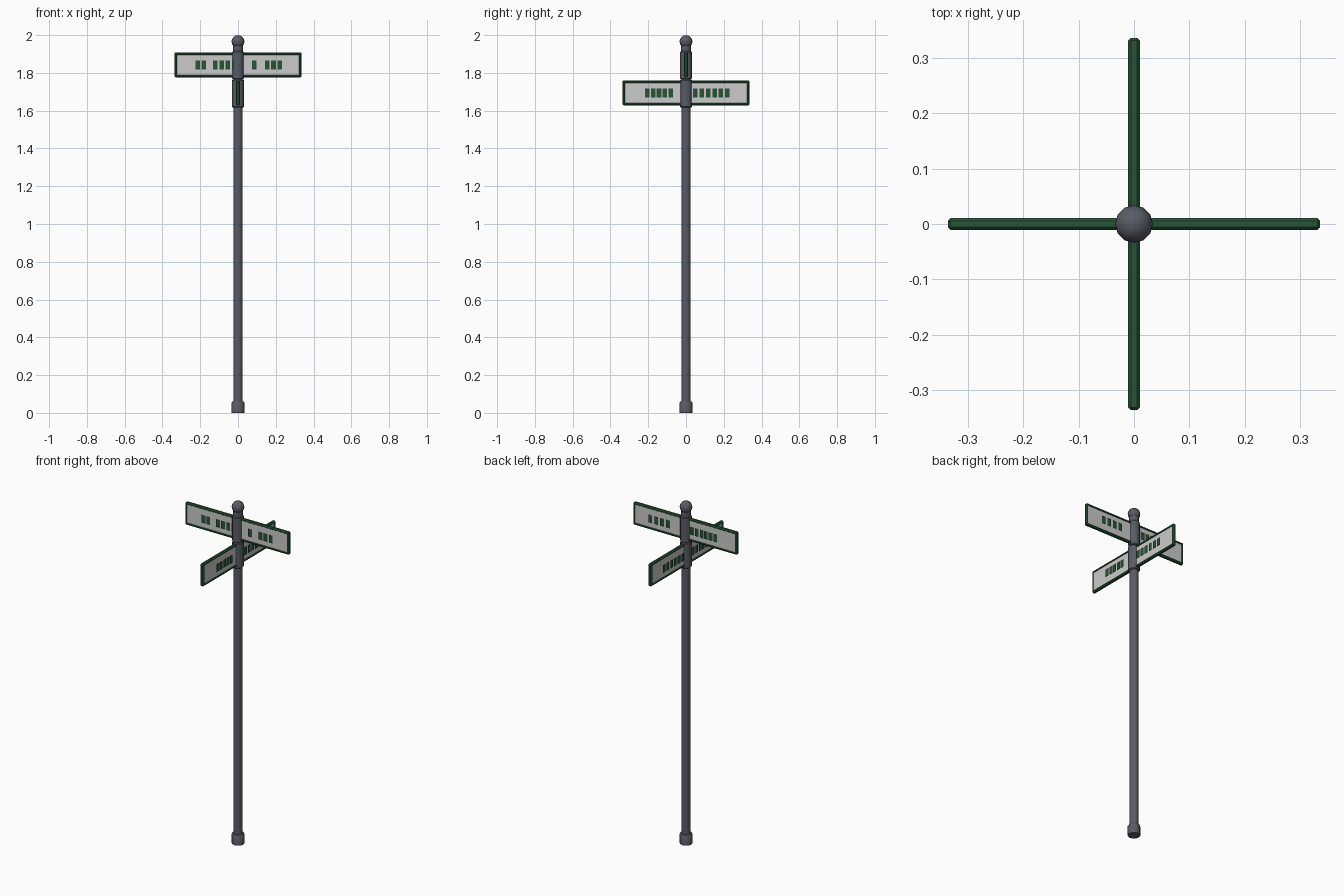
import bpy, bmesh, math
from mathutils import Matrix, Vector

if "Cube" in bpy.data.objects:
    bpy.data.objects.remove(bpy.data.objects["Cube"])


def material(name, rgb):
    m = bpy.data.materials.new(name)
    m.diffuse_color = (*rgb, 1)
    m.use_nodes = True
    m.node_tree.nodes["Principled BSDF"].inputs["Base Color"].default_value = m.diffuse_color
    return m


METAL = material("dark_metal", (0.10, 0.108, 0.13))
GREEN = material("sign_green", (0.02, 0.09, 0.035))
PALE = material("sign_face", (0.55, 0.55, 0.55))


def add_object(name, bm, mats, smooth=False):
    me = bpy.data.meshes.new(name)
    bm.to_mesh(me)
    bm.free()
    for m in mats:
        me.materials.append(m)
    ob = bpy.data.objects.new(name, me)
    bpy.context.collection.objects.link(ob)
    if smooth:
        bpy.ops.object.select_all(action='DESELECT')
        ob.select_set(True)
        bpy.context.view_layer.objects.active = ob
        bpy.ops.object.shade_smooth_by_angle(angle=math.radians(40))
    return ob


def lathe(name, profile, sides=12):
    """Closed round part from (radius, height) points, bottom to top."""
    bm = bmesh.new()
    rings = [[bm.verts.new((r * math.cos(2 * math.pi * i / sides),
                            r * math.sin(2 * math.pi * i / sides), z))
              for i in range(sides)] for r, z in profile]
    for a, b in zip(rings, rings[1:]):
        for i in range(sides):
            j = (i + 1) % sides
            bm.faces.new((a[i], a[j], b[j], b[i]))
    bm.faces.new(rings[0][::-1])
    bm.faces.new(rings[-1])
    return add_object(name, bm, [METAL], True)


# Post, base collar, neck and two sign sleeves
lathe("post", [(0.024, 0.01), (0.024, 1.93)])
lathe("base_collar", [(0.034, 0), (0.034, 0.054), (0.030, 0.06)])
lathe("neck", [(0.026, 1.90), (0.026, 1.955)])
for name, z in (("lower_sleeve", 1.617), ("upper_sleeve", 1.767)):
    lathe(name, [(0.027, z), (0.031, z + 0.004), (0.031, z + 0.144), (0.027, z + 0.148)])

# Ball finial
bm = bmesh.new()
bmesh.ops.create_uvsphere(bm, u_segments=12, v_segments=8, radius=0.034,
                          matrix=Matrix.Translation((0, 0, 1.966)))
add_object("ball_finial", bm, [METAL], True)


def sign(name, z, turn):
    """Bevelled board with a raised green rim and pale recessed faces."""
    bm = bmesh.new()
    bmesh.ops.create_cube(bm, size=1, matrix=Matrix.Diagonal((0.672, 0.021, 0.132, 1)))
    bmesh.ops.bevel(bm, geom=bm.edges[:], offset=0.005, segments=1, affect='EDGES')
    bm.normal_update()
    faces = [f for f in bm.faces if abs(f.normal.y) > 0.99]
    bmesh.ops.inset_individual(bm, faces=faces, thickness=0.008)
    bmesh.ops.inset_individual(bm, faces=faces, thickness=0.003, depth=-0.003)
    for f in faces:
        f.material_index = 1
    ob = add_object(name, bm, [GREEN, PALE])
    ob.location.z = z
    ob.rotation_euler.z = turn


def blocks(name, z, turn, starts, width=0.024):
    """Thin plates floating just off a sign face (local face is -y)."""
    bm = bmesh.new()
    for x in starts:
        bm.faces.new([bm.verts.new((px, -0.014, pz)) for px, pz in
                      ((x, -0.023), (x + width, -0.023), (x + width, 0.023), (x, 0.023))])
    ob = add_object(name, bm, [GREEN])
    ob.location.z = z
    ob.rotation_euler.z = turn


def row(start, count, step=0.031):
    return [start + step * i for i in range(count)]


UP, LOW, Q = 1.842, 1.694, math.pi / 2
sign("upper_sign", UP, 0)
sign("lower_sign", LOW, Q)

# Block rows on the four sign faces
blocks("upper_front_blocks", UP, 0,
       row(-0.225, 2) + row(-0.132, 4, 0.033) + [0.075] + row(0.143, 3, 0.033))
blocks("upper_back_blocks", UP, math.pi,
       row(-0.233, 4, 0.038) + row(0.036, 3, 0.032) + row(0.125, 3))
blocks("lower_right_blocks", LOW, Q, row(-0.217, 5) + row(0.037, 6, 0.034))
blocks("lower_left_blocks", LOW, -Q, row(-0.233, 6, 0.034) + row(0.036, 6))
